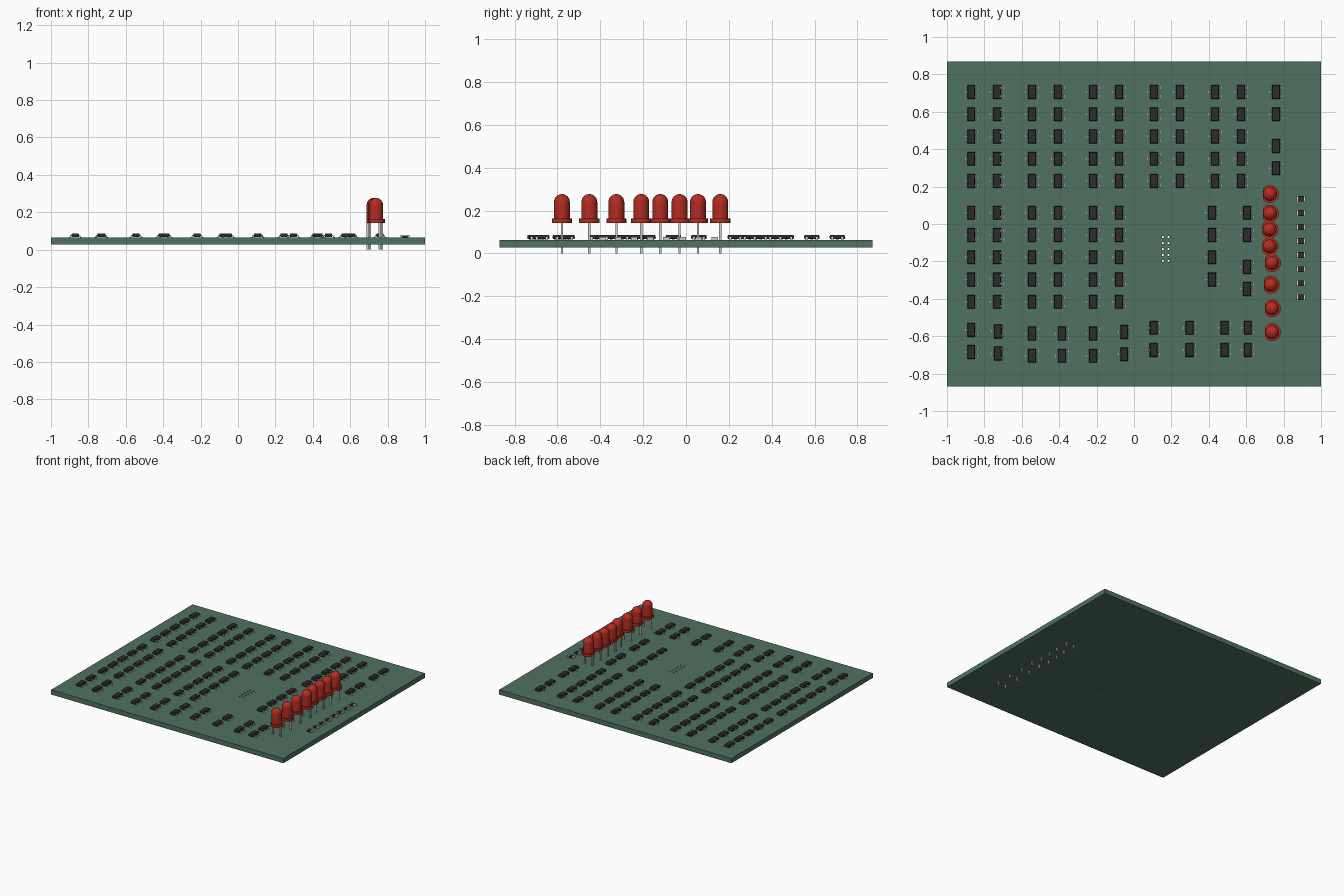
import bpy, bmesh, math
from mathutils import Matrix, Vector

if "Cube" in bpy.data.objects:
    bpy.data.objects.remove(bpy.data.objects["Cube"])

TOP, BOTTOM = 0.064, 0.027      # board faces


def material(name, rgb):
    m = bpy.data.materials.new(name)
    m.diffuse_color = (*rgb, 1)
    m.use_nodes = True
    m.node_tree.nodes["Principled BSDF"].inputs["Base Color"].default_value = m.diffuse_color
    return m


GREEN = material("board_green", (0.08, 0.17, 0.12))
BLACK = material("chip_black", (0.025, 0.025, 0.025))
TIN = material("tin", (0.6, 0.6, 0.57))
RED = material("lens_red", (0.45, 0.025, 0.015))


def box(bm, x0, x1, y0, y1, z0, z1, mat=0, taper=0.0):
    """Box whose top is drawn in by taper on every side."""
    res = bmesh.ops.create_cube(bm, size=1)
    for v in res["verts"]:
        up = v.co.z > 0
        t = taper if up else 0
        v.co = Vector((x1 - t if v.co.x > 0 else x0 + t,
                       y1 - t if v.co.y > 0 else y0 + t,
                       z1 if up else z0))
    for f in {f for v in res["verts"] for f in v.link_faces}:
        f.material_index = mat


def to_mesh(bm, name, mats):
    bmesh.ops.recalc_face_normals(bm, faces=bm.faces)
    me = bpy.data.meshes.new(name)
    bm.to_mesh(me)
    bm.free()
    for m in mats:
        me.materials.append(m)
    return me


def place(me, name, x=0, y=0, turned=False):
    ob = bpy.data.objects.new(name, me)
    ob.location = (x, y, 0)
    if turned:
        ob.rotation_euler.z = math.pi
    bpy.context.collection.objects.link(ob)
    return ob


# circuit board with a 2 x 5 field of drilled holes
bm = bmesh.new()
box(bm, -1, 1, -0.87, 0.87, BOTTOM, TOP)
board = place(to_mesh(bm, "board", [GREEN]), "board")
bm = bmesh.new()
for x in (0.154, 0.184):
    for i in range(5):
        bmesh.ops.create_cone(bm, cap_ends=True, segments=12, radius1=0.0055,
                              radius2=0.0055, depth=0.1,
                              matrix=Matrix.Translation((x, -0.07 - 0.032 * i, 0.045)))
drill = place(to_mesh(bm, "drill", [GREEN]), "drill")
drill.hide_render = True
mod = board.modifiers.new("holes", "BOOLEAN")
mod.operation, mod.object, mod.solver = "DIFFERENCE", drill, "EXACT"
bpy.context.view_layer.objects.active = board
bpy.ops.object.modifier_apply(modifier="holes")
bpy.data.objects.remove(drill)


# three-legged surface-mount chip
def gull_lead(bm, side, y, w=0.006):
    path = [(0.018, 0.078), (0.026, 0.078), (0.029, 0.068), (0.034, 0.067),
            (0.034, TOP), (0.026, TOP), (0.023, 0.075), (0.018, 0.075)]
    rings = [[bm.verts.new((side * px, y + s, pz)) for px, pz in path] for s in (-w, w)]
    n = len(path)
    faces = [bm.faces.new(r) for r in rings]
    faces += [bm.faces.new((rings[0][i], rings[0][(i + 1) % n],
                            rings[1][(i + 1) % n], rings[1][i])) for i in range(n)]
    for f in faces:
        f.material_index = 1


bm = bmesh.new()
box(bm, -0.021, 0.021, -0.037, 0.037, 0.076, 0.087, taper=0.003)
box(bm, -0.021, 0.021, -0.037, 0.037, 0.076, 0.067, taper=0.003)
gull_lead(bm, -1, 0)
gull_lead(bm, 1, 0.023)
gull_lead(bm, 1, -0.023)
chip = to_mesh(bm, "chip", [BLACK, TIN])

six = [-0.87, -0.733, -0.545, -0.406, -0.219, -0.08]
upper = [(x, 0.706 - 0.119 * r) for x in six + [0.107, 0.246, 0.433, 0.572] for r in range(5)]
middle = [(x, 0.06 - 0.119 * r) for x in six for r in range(5)]
right = [(0.417, 0.06 - 0.119 * r) for r in range(4)]
right += [(0.604, y) for y in (0.06, -0.059, -0.23, -0.348)]
right += [(0.759, y) for y in (0.706, 0.587, 0.417, 0.298)]
bottom_tops = [(-0.87, -0.566), (-0.728, -0.574), (-0.545, -0.586), (-0.385, -0.586),
               (-0.219, -0.586), (-0.052, -0.578), (0.105, -0.555), (0.297, -0.555),
               (0.484, -0.555), (0.608, -0.555)]
lower = [(x, y - d) for x, y in bottom_tops for d in (0, 0.118)]
for i, (x, y) in enumerate(upper + middle + right + lower):
    place(chip, f"chip_{i + 1}", x, y)

# small resistors with tinned ends
bm = bmesh.new()
box(bm, -0.015, 0.015, -0.015, 0.015, TOP, 0.077, 0)
for s in (-1, 1):
    a, b = sorted((s * 0.015, s * 0.024))
    box(bm, a, b, -0.0155, 0.0155, TOP, 0.0775, 1)
resistor = to_mesh(bm, "resistor", [BLACK, TIN])
for i in range(8):
    place(resistor, f"resistor_{i + 1}", 0.893, 0.134 - 0.075 * i)

# lamp: lathed dome lens over a rim with one flat side, on two legs
SEG, R, RIM, STRAIGHT = 32, 0.037, 0.047, 0.24
profile = [(RIM, 0.143), (RIM, 0.163), (R, 0.163), (R, STRAIGHT)]
profile += [(R * math.cos(a), STRAIGHT + R * math.sin(a))
            for a in (math.pi / 2 * k / 8 for k in range(1, 8))]
bm = bmesh.new()
rings = [[bm.verts.new((max(r * math.cos(2 * math.pi * i / SEG), -0.0375),
                        r * math.sin(2 * math.pi * i / SEG), z))
          for i in range(SEG)] for r, z in profile]
tip = bm.verts.new((0, 0, STRAIGHT + R))
bm.faces.new(rings[0][::-1])
for i in range(SEG):
    j = (i + 1) % SEG
    for a, b in zip(rings, rings[1:]):
        bm.faces.new((a[i], a[j], b[j], b[i]))
    bm.faces.new((rings[-1][i], rings[-1][j], tip))
for x in (-0.032, 0.032):
    box(bm, x - 0.005, x + 0.005, -0.005, 0.005, 0, 0.15, 1)
lamp = to_mesh(bm, "lamp", [RED, TIN])
lamps = [(0.727, 0.16), (0.727, 0.056), (0.725, -0.03), (0.725, -0.12),
         (0.738, -0.209), (0.732, -0.325), (0.738, -0.451), (0.738, -0.579)]
for i, (x, y) in enumerate(lamps):
    ob = place(lamp, f"lamp_{i + 1}", x, y)
    if i == 0:
        bpy.ops.object.select_all(action="DESELECT")
        ob.select_set(True)
        bpy.context.view_layer.objects.active = ob
        bpy.ops.object.shade_smooth_by_angle(angle=math.radians(35))
